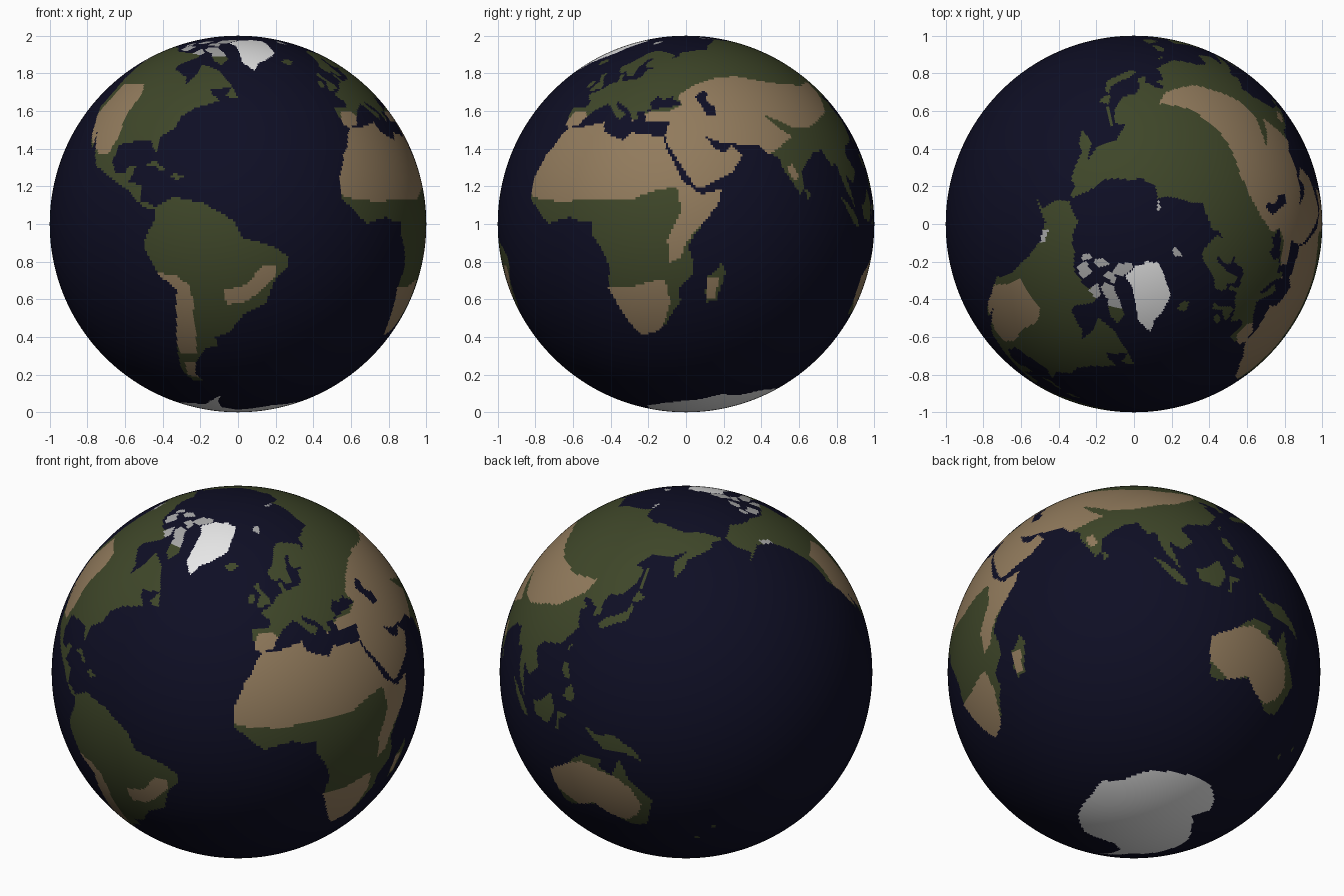
import bpy, math
from mathutils import Matrix, Vector

# Colours: one flat material each
COLOURS = [("ocean_navy", (0.0045, 0.0045, 0.018)), ("forest_green", (0.049, 0.062, 0.022)),
           ("desert_tan", (0.285, 0.197, 0.108)), ("ice_white", (0.83, 0.83, 0.83)),
           ("tundra_grey", (0.40, 0.40, 0.40))]
OCEAN, GREEN, TAN, ICE, GREY = range(5)
LAND, BIOME, WATER = [], [], []


def area(store, colour, *pts):
    """Store one coarse outline (longitude, latitude) with its bounds."""
    xs, ys = zip(*pts)
    store.append((colour, min(xs), max(xs), min(ys), max(ys), pts))


def find(store, lon, lat):
    """Colour of the last stored outline holding the point, or None."""
    for colour, x0, x1, y0, y1, pts in reversed(store):
        if lat < y0 or lat > y1:
            continue
        for x in (lon, lon + 360):
            if x0 <= x <= x1:
                inside, (ax, ay) = False, pts[-1]
                for bx, by in pts:
                    if (ay > lat) != (by > lat) and x < ax + (bx - ax) * (lat - ay) / (by - ay):
                        inside = not inside
                    ax, ay = bx, by
                if inside:
                    return colour
    return None


# Africa and Madagascar
area(LAND, GREEN, (-6, 36), (0, 36), (10, 37.3), (11, 34), (15, 32), (19, 30.5), (22, 33), (30, 31.5),
     (34, 31), (34, 27.5), (37, 21.5), (39, 16), (43, 12), (45, 10.7), (51, 12), (50, 8), (46, 3),
     (42, -1.5), (39, -6), (40.5, -11), (40.5, -15), (35, -20), (35.5, -24), (32.5, -27), (30, -31),
     (26, -34), (20, -35), (18, -33), (15, -27), (12, -18), (13.7, -11), (12, -5), (9, 0), (9.5, 4),
     (6, 4.3), (1, 6), (-4, 5.2), (-8, 4.4), (-13, 9), (-17, 13), (-17, 20), (-13, 27.5), (-9.8, 31), (-9, 33))
area(LAND, GREEN, (49.3, -12), (50.5, -15.5), (47, -25), (44, -25), (43.5, -22), (44.5, -16.5), (47, -15))
# Southern and western Europe
area(LAND, GREEN, (-9, 37), (-6, 36.2), (-2, 36.8), (0, 39), (3.2, 42), (6, 43), (9, 44.4), (12, 42), (16, 38),
     (18.5, 40.2), (14, 42.5), (12.5, 45.5), (16, 43.3), (19.5, 41.5), (21.5, 37), (24, 38), (23, 40.5),
     (26, 40.5), (29, 41.2), (28, 43.5), (31, 46.3), (33.5, 44.6), (37, 45.2), (39, 47.2), (37.5, 44.8),
     (41.5, 42), (60, 45), (60, 56), (21, 56), (21, 55), (18, 54.6), (11, 54), (10.5, 57.5), (8.2, 57),
     (8.7, 54), (4.5, 52.5), (1.5, 50.5), (-1.5, 49.5), (-4.7, 48.5), (-1.2, 46), (-1.7, 43.4), (-9, 43.5))
# Scandinavia and northern Russia
area(LAND, GREEN, (60, 55), (61, 69), (54, 68.5), (44, 68), (44, 66), (38, 64.5), (41, 66.5), (33, 69.5), (26, 71),
     (18, 69.5), (13, 66), (9, 63.5), (5, 62), (5, 59), (8, 58), (10.5, 59), (12.5, 56), (16, 56.3), (17, 60.5),
     (21, 64.5), (24, 65.7), (25, 65), (21.5, 62.5), (22, 60.2), (29, 60), (23.5, 59), (21, 55))
# Western Asia and Arabia
area(LAND, GREEN, (26, 40), (31, 41.2), (36, 41.3), (41.5, 42.2), (60, 46), (80, 40), (68, 24), (66, 25.3),
     (57, 26.5), (51, 28), (48, 30), (50, 26.5), (51.5, 25), (54, 24), (56.3, 26), (59.8, 22.5), (55, 17),
     (45, 12.8), (43, 13), (39, 21), (35, 28), (34, 31), (36, 36), (30, 36.5), (27, 37))
# Northern, eastern and southern Asia
area(LAND, GREEN, (60, 69), (68, 68.5), (73, 71.5), (80, 73), (98, 76), (105, 77.5), (113, 74), (128, 72.5),
     (140, 72.5), (160, 69.7), (176, 69.5), (190, 66), (180, 64.5), (179, 62.5), (170, 60), (163, 58),
     (162, 55), (157, 51), (156, 57), (163, 61.5), (155, 59.3), (143, 59.3), (136, 54.5), (141, 53),
     (140, 48), (135, 43.5), (130, 42.5), (128, 39), (129.5, 36), (126.5, 34.5), (126, 37.5), (121.5, 39.5),
     (118, 39), (122, 37), (119.5, 35), (122, 30), (117, 23.5), (108, 21.5), (106, 19), (109, 13), (105, 9),
     (101, 13), (103.5, 1.5), (100.5, 6), (98.5, 10), (97.5, 16.5), (94.5, 16), (92, 21.5), (87, 21),
     (80, 15), (80, 10), (77.5, 8), (73, 17), (72.5, 21), (69, 22), (67, 25), (59.9, 30))
# North and Central America
area(LAND, GREEN, (-168, 66), (-156, 71), (-141, 69.7), (-128, 70), (-115, 68), (-96, 68), (-94, 72), (-85, 69),
     (-87, 65), (-94, 61), (-93, 58.5), (-82, 55), (-79.5, 51.5), (-77, 57), (-78, 62.3), (-70, 60.5),
     (-65, 59.5), (-61, 56), (-56, 52), (-66, 50), (-65, 48.5), (-60.5, 46), (-66, 43.8), (-70.5, 42.5),
     (-75, 39), (-76, 35), (-81, 31), (-80.3, 25.5), (-82.7, 28), (-84, 30), (-90, 29.3), (-97, 27.5),
     (-97.5, 22), (-95, 18.5), (-91, 18.7), (-90, 21), (-87, 21.3), (-88.5, 16), (-83.3, 15), (-83, 10),
     (-79.5, 9.3), (-77, 8), (-80, 7.5), (-85, 10), (-88, 13), (-95, 16), (-105, 20), (-109, 25.5),
     (-113, 31), (-110, 24), (-115, 29), (-117.5, 33), (-123.5, 39), (-124, 46), (-130, 54), (-138, 59),
     (-150, 60.5), (-163, 54.5), (-157, 58.5), (-165, 62))
# South America
area(LAND, GREEN, (-78, 8), (-72, 12), (-62, 10.5), (-52, 5), (-50, 0), (-40, -3), (-35, -6), (-35, -9),
     (-39, -14), (-41, -22), (-48, -26), (-53, -33), (-58, -35), (-57, -38), (-62, -39.5), (-65, -43),
     (-67, -46), (-69, -51), (-66, -54.8), (-71, -55), (-75, -50), (-73.5, -40), (-71.5, -30),
     (-70.3, -18.5), (-76, -14), (-81, -5), (-80, -1), (-77.5, 4))
# Australia and New Guinea
area(LAND, GREEN, (113.5, -22), (122, -17.5), (126, -14), (130, -11.5), (136.5, -12), (135.5, -15), (140, -17.5),
     (142.5, -10.8), (146, -19), (153, -26), (150, -37.5), (144, -38.5), (138, -35.5), (135, -34.5),
     (131, -31.5), (124, -33.5), (118, -35), (115, -34), (113.5, -26))
area(LAND, GREEN, (131, -1), (135, -3), (141, -2.6), (147, -6), (150.5, -10.5), (144, -8), (138, -8), (133, -4))
# Greenland and the southern ice cap
area(LAND, ICE, (-44, 60), (-52, 64.5), (-54, 70), (-60, 75.8), (-72, 78.3), (-62, 82), (-33, 83.6), (-14, 81.5),
     (-20, 75), (-23, 70.5), (-35, 66), (-41, 64))
area(LAND, ICE, (-181, -78), (-160, -77.5), (-148, -76), (-130, -74), (-100, -72.5), (-75, -72), (-67, -68),
     (-58, -63.3), (-62, -68), (-62, -75), (-45, -78), (-30, -76), (-15, -72), (10, -70), (40, -69), (55, -66.5),
     (70, -68.5), (90, -66.5), (115, -66.5), (140, -66.5), (160, -69.5), (170, -72), (165, -78), (181, -78),
     (181, -95), (-181, -95))
# Arctic islands
area(LAND, GREY, (-90, 77), (-92, 81), (-70, 83), (-64, 81.5), (-76, 78))
area(LAND, GREEN, (-65, 62.5), (-72, 64.5), (-78, 69), (-89, 71), (-89, 73.5), (-80, 74), (-68, 70), (-62, 66))
area(LAND, GREY, (-116, 69), (-105, 69), (-105, 73), (-118, 72.5))
area(LAND, GREY, (-125, 72), (-119, 71.5), (-118, 75), (-124, 74.5))
area(LAND, GREY, (-95, 74.7), (-80, 74.7), (-82, 77), (-95, 77))
area(LAND, GREY, (-117, 75), (-106, 75), (-100, 78.5), (-112, 78))
area(LAND, GREY, (11, 79), (16, 76.7), (22, 78.5), (26, 80), (17, 80))
area(LAND, GREY, (95, 79), (104, 78), (100, 80), (95, 81))
# Atlantic islands
area(LAND, GREEN, (-24, 65.5), (-22, 63.8), (-18, 63.4), (-13.8, 65), (-16, 66.5))
area(LAND, GREEN, (-5.5, 50), (1, 51), (1.5, 52.8), (-2, 56), (-3, 58.6), (-6, 57.5), (-3, 54.5), (-5, 52))
area(LAND, GREEN, (-10, 52), (-6.3, 52.2), (-6, 55), (-9.5, 54.2))
area(LAND, GREEN, (-59, 47.7), (-53, 46.8), (-53.5, 48.7), (-56, 51.5))
area(LAND, GREEN, (-84.5, 22), (-80, 23.3), (-74.5, 20.2), (-78, 20.2), (-80, 21.8))
area(LAND, GREEN, (-74, 18.4), (-73, 20), (-68.5, 18.6), (-71.5, 17.8))
# East Asian and Pacific islands
area(LAND, GREEN, (130, 31.3), (132, 31.6), (136, 33.7), (140.5, 35.3), (142, 39.6), (141, 41.3), (139.5, 38.5),
     (136.5, 37), (131, 34.6), (129.7, 33))
area(LAND, GREEN, (140, 41.7), (143.3, 42), (145.3, 43.5), (142, 45.5))
area(LAND, GREEN, (142, 46), (143.5, 47), (143.3, 54), (142, 54))
area(LAND, GREEN, (120, 23), (121, 22), (122, 25))
area(LAND, GREEN, (120, 16), (122, 13.5), (124, 13), (122, 18.5), (120.5, 18.5))
area(LAND, GREEN, (122, 7), (125.5, 5.8), (126.3, 8), (125, 12.3), (123, 10))
# Sunda islands, Sri Lanka, New Zealand
area(LAND, GREEN, (109, 1.5), (110, -2.8), (116, -4), (119, 1), (117, 7), (113, 3.3))
area(LAND, GREEN, (95.3, 5.5), (98, 4.2), (104, -1.5), (106, -5.5), (102, -4))
area(LAND, GREEN, (119.5, -5), (121, -4.5), (121, -1), (125, 1.4), (120, 1))
area(LAND, GREEN, (79.8, 8.5), (80.2, 6), (81.8, 7), (80.2, 9.7))
area(LAND, GREEN, (174, -37), (175.5, -37), (176, -39), (174.5, -39))
area(LAND, GREEN, (168, -44), (170, -43.2), (170.5, -44.5), (169, -45.5))

# Inland sea
area(WATER, OCEAN, (47, 45), (51, 47), (53, 45.5), (51, 43), (54, 40), (53.5, 37), (50, 37.5), (49, 40.5))

# Dry regions: Iberia, Sahara, Horn, southern Africa, Madagascar
area(BIOME, TAN, (-10, 36), (-2, 36), (1, 40), (-1, 42), (-7, 42))
area(BIOME, TAN, (-18, 14), (-10, 12), (0, 11.5), (15, 11.5), (22, 10.5), (30, 13), (37, 14), (43, 14), (33, 38),
     (0, 38), (-10, 35.5), (-18, 28))
area(BIOME, TAN, (37, 15), (38, 6), (36, 2), (33, -3), (33, -11), (37, -9), (39, -4), (44, 1), (52, 9),
     (52, 13), (43, 14))
area(BIOME, TAN, (10, -17), (20, -18), (31, -16), (32, -24), (29, -31), (24, -36), (14, -36))
area(BIOME, TAN, (44, -16.5), (48, -17), (47, -24), (44, -24))
# Dry regions: Arabia to Mongolia, Deccan
area(BIOME, TAN, (26, 40), (36, 40), (41, 42), (40, 46), (48, 50), (58, 52), (70, 52), (85, 48), (95, 46),
     (108, 45), (120, 46), (118, 41), (108, 34), (100, 32), (90, 29), (83, 30), (76, 34), (72, 36), (76, 31),
     (81, 27), (74, 24), (69, 22), (60, 20), (60, 10), (42, 10), (34, 27), (26, 36))
area(BIOME, TAN, (74.5, 17), (77, 18), (78.5, 14), (76.5, 12))
# Dry regions: North America, Andes, Patagonia, Brazil, Australia
area(BIOME, TAN, (-121, 49), (-104, 50), (-100, 46), (-101, 38), (-99, 30), (-101, 24), (-106, 24), (-112, 27),
     (-118, 32), (-121, 37), (-120, 42))
area(BIOME, TAN, (-79, -13), (-70, -14), (-66, -17), (-65, -22), (-65, -35), (-66, -42), (-73, -42), (-73, -18))
area(BIOME, TAN, (-72, -46), (-66, -46), (-68, -53), (-73, -52))
area(BIOME, TAN, (-55, -18), (-48, -16), (-45, -12), (-43, -9), (-39, -9), (-39, -13), (-43, -18), (-48, -22),
     (-54, -23))
area(BIOME, TAN, (112, -22), (122, -17), (129, -14.5), (137, -17), (141, -18), (146, -22), (149, -28),
     (147, -33), (142, -36.5), (136, -35), (130, -31), (123, -34.5), (117, -31), (112, -28))
# Arctic tundra and coastal glaciers
area(BIOME, GREY, (-95, 67.5), (-60, 67.5), (-60, 75), (-95, 75))
area(BIOME, GREY, (-146, 62), (-138, 60.7), (-137, 58.5), (-145, 59.8))

# Globe
bpy.ops.mesh.primitive_uv_sphere_add(segments=480, ring_count=240, radius=1, location=(0, 0, 1))
globe = bpy.context.object
globe.name = "globe"
for name, rgb in COLOURS:
    mat = bpy.data.materials.new(name)
    mat.diffuse_color = (*rgb, 1)
    globe.data.materials.append(mat)

# The map is tipped a little toward the Atlantic side
front_lon, tip_lon = -51, -28
a = math.radians(tip_lon - front_lon)
untip = Matrix.Rotation(math.radians(-4.8), 3, Vector((math.cos(a), math.sin(a), 0)))


def face_colour(centre):
    p = (untip @ centre).normalized()
    lat = math.degrees(math.asin(max(-1, min(1, p.z))))
    lat -= max(-0.8, min(2.0, 0.6 - 0.07 * lat))
    lon = (math.degrees(math.atan2(p.x, -p.y)) + front_lon + 180) % 360 - 180
    land = find(LAND, lon, lat)
    if land is None or find(WATER, lon, lat) is not None:
        return OCEAN
    biome = find(BIOME, lon, lat) if land == GREEN else None
    return land if biome is None else biome


globe.data.polygons.foreach_set("material_index", [face_colour(f.center) for f in globe.data.polygons])
bpy.ops.object.shade_smooth()
globe.data.update()
